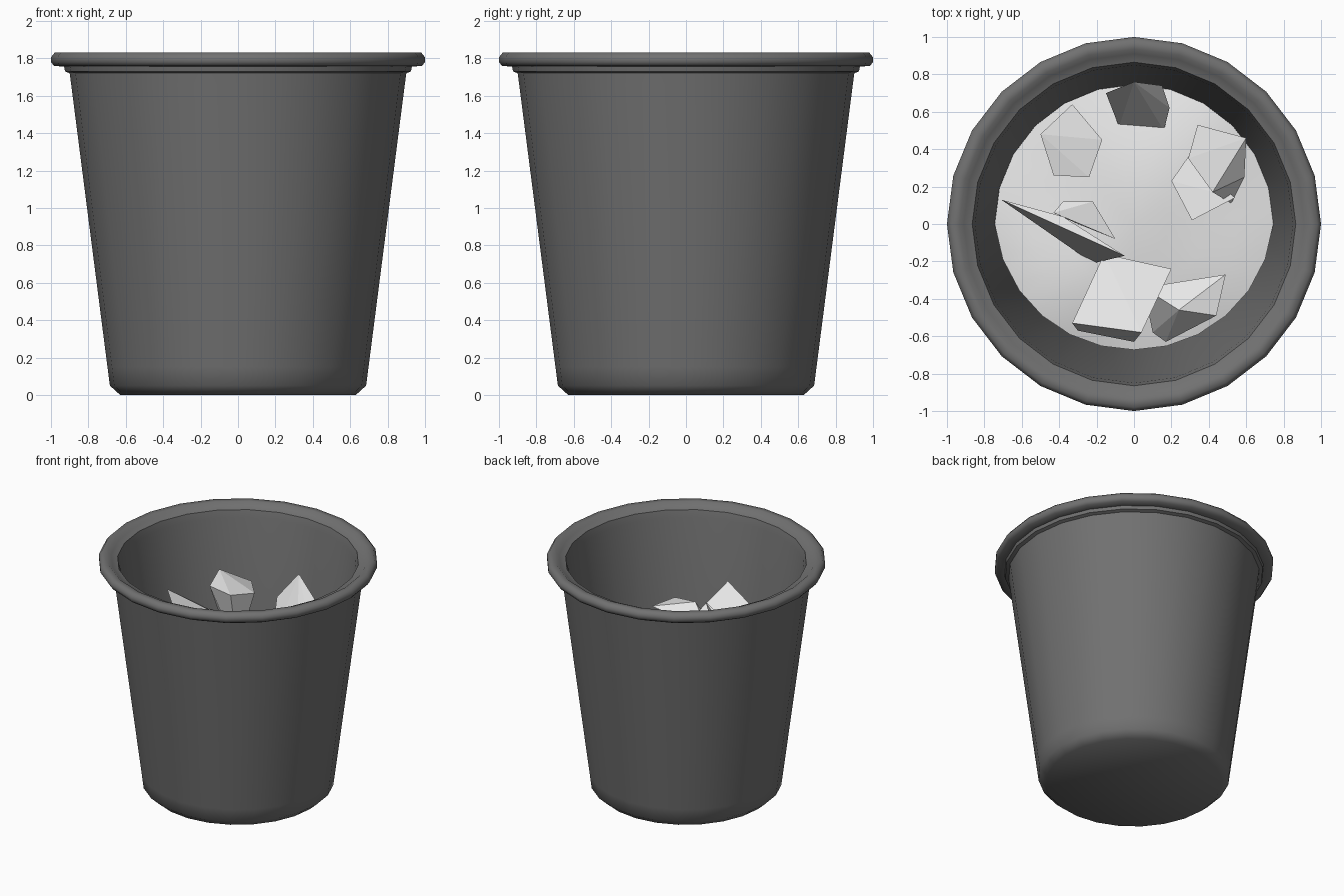
import bpy, bmesh, math

cube = bpy.data.objects.get("Cube")
if cube:
    bpy.data.objects.remove(cube, do_unlink=True)


def material(name, value):
    m = bpy.data.materials.new(name)
    m.use_nodes = True
    color = (value, value, value, 1)
    m.diffuse_color = color
    m.node_tree.nodes["Principled BSDF"].inputs["Base Color"].default_value = color
    return m


def finish(bm, name, mat, smooth_angle=None):
    bmesh.ops.recalc_face_normals(bm, faces=bm.faces)
    mesh = bpy.data.meshes.new(name)
    bm.to_mesh(mesh)
    bm.free()
    mesh.materials.append(mat)
    ob = bpy.data.objects.new(name, mesh)
    bpy.context.collection.objects.link(ob)
    if smooth_angle:
        bpy.ops.object.select_all(action='DESELECT')
        ob.select_set(True)
        bpy.context.view_layer.objects.active = ob
        bpy.ops.object.shade_smooth_by_angle(angle=math.radians(smooth_angle))
    return ob


def lathe(name, profile, mat, sides=24, smooth_angle=55):
    """Spin a (radius, z) profile around the z axis."""
    bm = bmesh.new()
    verts = [bm.verts.new((r, 0, z)) for r, z in profile]
    edges = [bm.edges.new(pair) for pair in zip(verts, verts[1:])]
    bmesh.ops.spin(bm, geom=verts + edges, cent=(0, 0, 0), axis=(0, 0, 1),
                   angle=math.tau, steps=sides, use_duplicate=False)
    bmesh.ops.remove_doubles(bm, verts=bm.verts, dist=0.0005)
    return finish(bm, name, mat, smooth_angle)


def crumple(name, points, mat):
    """Flat-sided scrap of paper spanning a few corner points."""
    bm = bmesh.new()
    for p in points:
        bm.verts.new(p)
    hull = bmesh.ops.convex_hull(bm, input=bm.verts)
    loose = set(hull["geom_interior"] + hull["geom_unused"])
    bmesh.ops.delete(bm, geom=[g for g in loose if isinstance(g, bmesh.types.BMVert)],
                     context='VERTS')
    return finish(bm, name, mat)


plastic = material("dark grey plastic", 0.165)
paper = material("white paper", 0.82)

# Bin: underside, tapered wall, stepped collar, rolled rim, inner lip, inner wall, floor
lathe("bin", [
    (0, 0), (0.63, 0), (0.685, 0.05), (0.698, 0.15), (0.892, 1.66), (0.9, 1.72),
    (0.925, 1.73), (0.93, 1.755), (0.985, 1.76), (1, 1.78), (1, 1.805), (0.98, 1.83),
    (0.935, 1.83), (0.91, 1.808), (0.865, 1.795), (0.85, 1.74),
    (0.65, 0.08), (0, 0.08)], plastic)

# Bed of paper: gently lumpy dome, pulled in from the wall at the front
bm = bmesh.new()
bmesh.ops.create_circle(bm, cap_ends=True, cap_tris=True, segments=24, radius=0.745)
for cut in range(2):
    bmesh.ops.subdivide_edges(bm, edges=bm.edges, cuts=1, use_grid_fill=True)
for v in bm.verts:
    x, y = v.co.x, v.co.y
    r = math.hypot(x, y) / 0.745
    v.co.z = 0.96 - 0.08 * r ** 3 + 0.02 * math.sin(6 * x + 1) * math.cos(5 * y - 1)
    pull = 1 - 0.13 * max(0, -y)
    v.co.x *= pull
    v.co.y *= pull
finish(bm, "paper_bed", paper, 60)

# Scraps poking out of the bed
scraps = {
    "scrap_back_right": [(-.5, .48, 1.41), (-.33, .64, 1.3), (-.17, .45, 1.32),
                         (-.24, .25, 1.36), (-.43, .26, 1.38), (-.45, .5, .9),
                         (-.25, .35, .9)],
    "scrap_back": [(0, .76, 1.4), (-.15, .7, 1.2), (-.08, .52, .9),
                   (.16, .5, .9), (.19, .62, 1.1), (.15, .74, 1.25)],
    "scrap_left": [(.34, .53, 1.24), (.6, .46, 1.22), (.59, .25, 1.15),
                   (.42, .17, 1.28), (.29, .35, 1.28), (.52, .11, .9)],
    "scrap_left_low": [(.29, .36, 1), (.2, .23, 1.05), (.31, .02, 1.08),
                       (.54, .14, 1.05), (.35, .2, .85)],
    "scrap_right_blade": [(-.71, .13, 1.33), (-.38, .04, 1.34), (-.05, -.17, 1.42),
                          (-.22, -.21, .9), (-.4, -.07, 1.05)],
    "scrap_right_fold": [(-.43, .06, 1.3), (-.38, .12, 1.28), (-.22, .12, 1.28),
                         (-.1, -.08, 1.26), (-.3, 0, .9)],
    "scrap_front": [(-.16, -.16, 1.05), (.2, -.24, 1.12), (.04, -.58, 1.4),
                    (-.33, -.53, 1.2), (0, -.63, 1.05), (-.3, -.57, 1.05)],
    "scrap_front_left": [(.49, -.27, 1.2), (.05, -.34, 1.1), (.24, -.46, 1.23),
                         (.44, -.49, 1.2), (.17, -.63, .95), (.1, -.58, .95)],
}
for name, points in scraps.items():
    crumple(name, points, paper)
